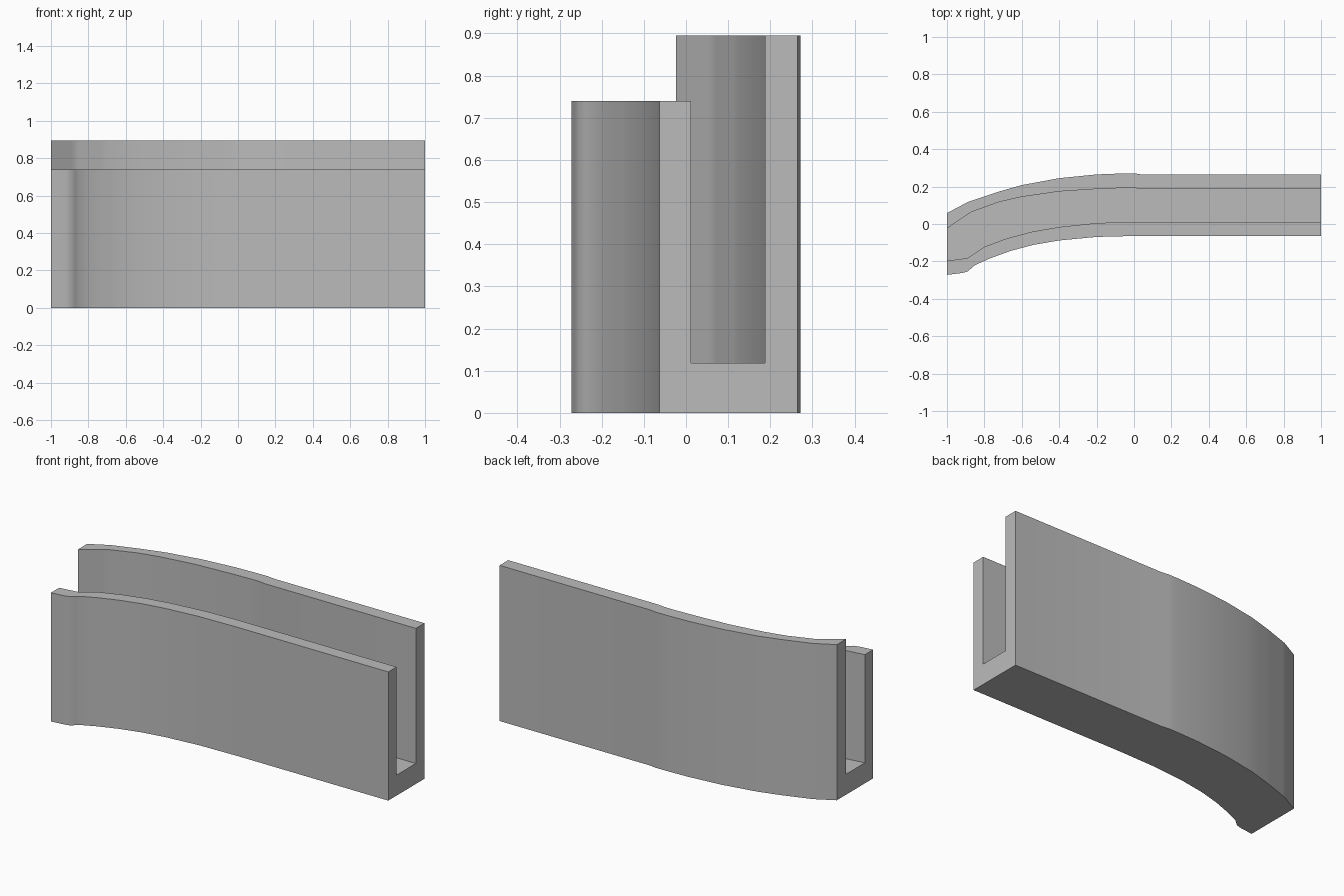
import bpy
import bmesh
import math

cube = bpy.data.objects.get("Cube")
if cube:
    bpy.data.objects.remove(cube, do_unlink=True)

# Plan outlines of the four wall faces, as (x, y) points
OUTER_BACK = [(-1, .058), (-.89, .117), (-.73, .171), (-.6, .208), (-.4, .245),
              (-.2, .265), (-.07, .27), (0, .271), (.04, .265), (1, .265)]
INNER_BACK = [(-1, -.024), (-.87, .064), (-.72, .118), (-.6, .145), (-.4, .174),
              (-.2, .187), (-.05, .193), (0, .193), (.04, .187), (1, .187)]
INNER_FRONT = [(-1, -.197), (-.89, -.182), (-.8, -.122), (-.68, -.077),
               (-.54, -.04), (-.4, -.016), (-.2, .005), (0, .012), (1, .012)]
OUTER_FRONT = [(-1, -.272), (-.92, -.262), (-.89, -.254), (-.85, -.22),
               (-.77, -.184), (-.66, -.144), (-.54, -.112), (-.4, -.088),
               (-.2, -.069), (.04, -.063), (1, -.063)]

FLOOR, FRONT_TOP, BACK_TOP = .118, .74, .895

# Cross-section loop: which outline each corner follows, and its height
SECTION = [(OUTER_FRONT, 0), (OUTER_FRONT, FRONT_TOP),
           (INNER_FRONT, FRONT_TOP), (INNER_FRONT, FLOOR),
           (INNER_BACK, FLOOR), (INNER_BACK, BACK_TOP),
           (OUTER_BACK, BACK_TOP), (OUTER_BACK, 0)]


def y_at(outline, x):
    for (x0, y0), (x1, y1) in zip(outline, outline[1:]):
        if x <= x1:
            return y0 + (y1 - y0) * (x - x0) / (x1 - x0)
    return outline[-1][1]


# Channel body: loft the section along x
outlines = (OUTER_BACK, INNER_BACK, INNER_FRONT, OUTER_FRONT)
stations = sorted({p[0] for line in outlines for p in line})
bm = bmesh.new()
rings = [[bm.verts.new((x, y_at(line, x), z)) for line, z in SECTION]
         for x in stations]
count = len(SECTION)
for a, b in zip(rings, rings[1:]):
    for i in range(count):
        j = (i + 1) % count
        bm.faces.new((a[i], a[j], b[j], b[i]))
bm.faces.new(rings[0])
bm.faces.new(rings[-1])
bmesh.ops.recalc_face_normals(bm, faces=bm.faces)
mesh = bpy.data.meshes.new("curved_channel")
bm.to_mesh(mesh)
bm.free()
channel = bpy.data.objects.new("curved_channel", mesh)
bpy.context.collection.objects.link(channel)

# Plain grey finish
grey = bpy.data.materials.new("light_grey")
grey.use_nodes = True
colour = (.5, .5, .5, 1)
grey.diffuse_color = colour
grey.node_tree.nodes["Principled BSDF"].inputs["Base Color"].default_value = colour
mesh.materials.append(grey)

# Smooth curved walls, sharp corners
bpy.ops.object.select_all(action="DESELECT")
channel.select_set(True)
bpy.context.view_layer.objects.active = channel
bpy.ops.object.shade_smooth_by_angle(angle=math.radians(35))
